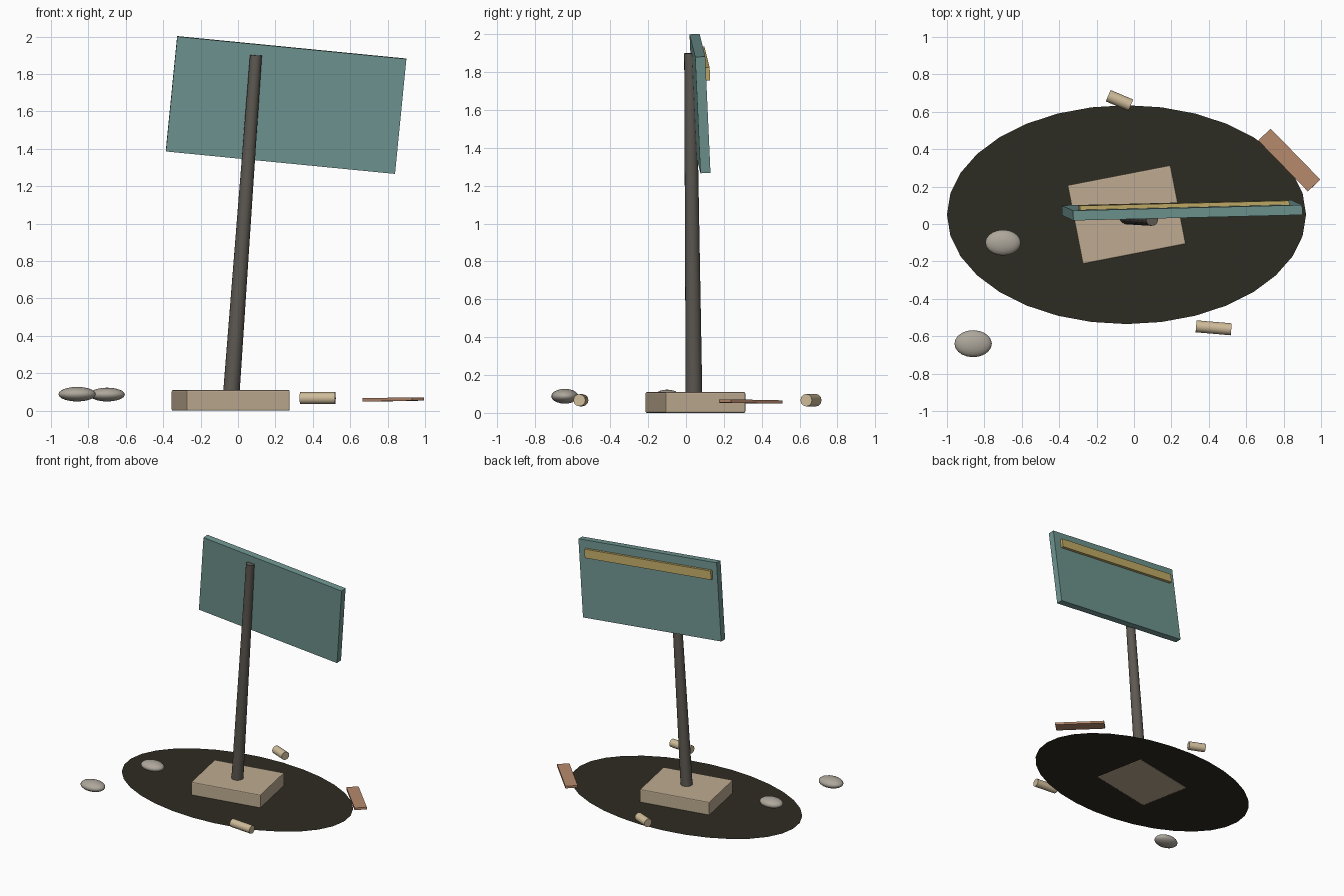
import bpy
from math import radians
from mathutils import Matrix, Vector

old = bpy.data.objects.get("Cube")
if old:
    bpy.data.objects.remove(old, do_unlink=True)


def material(name, r, g, b):
    m = bpy.data.materials.new(name)
    m.use_nodes = True
    m.diffuse_color = (r, g, b, 1)
    m.node_tree.nodes["Principled BSDF"].inputs["Base Color"].default_value = (r, g, b, 1)
    return m


soil = material("dark soil", 0.027, 0.025, 0.016)
concrete = material("tan concrete", 0.52, 0.41, 0.285)
metal = material("dark metal", 0.11, 0.098, 0.083)
teal = material("faded teal", 0.16, 0.30, 0.28)
gold = material("dull gold", 0.55, 0.42, 0.14)
rock = material("grey rock", 0.42, 0.385, 0.33)
wood = material("red wood", 0.47, 0.25, 0.15)
pale = material("pale wood", 0.62, 0.50, 0.32)


def finish(name, mat, smooth=False):
    ob = bpy.context.object
    ob.name = name
    ob.data.materials.append(mat)
    if smooth:
        bpy.ops.object.shade_smooth_by_angle(angle=radians(40))
    return ob


def box(name, size, matrix, mat, bevel=0):
    bpy.ops.mesh.primitive_cube_add(size=1)
    ob = finish(name, mat)
    ob.data.transform(Matrix.Diagonal((*size, 1)))
    ob.matrix_world = matrix
    if bevel:
        mod = ob.modifiers.new("Bevel", 'BEVEL')
        mod.width = bevel
        mod.segments = 2
    return ob


def rod(name, a, b, r1, r2, mat, sides=16):
    a, b = Vector(a), Vector(b)
    bpy.ops.mesh.primitive_cone_add(vertices=sides, radius1=r1, radius2=r2, depth=(b - a).length)
    ob = finish(name, mat, True)
    turn = (b - a).to_track_quat('Z', 'Y').to_matrix().to_4x4()
    ob.matrix_world = Matrix.Translation((a + b) / 2) @ turn
    return ob


def placed(loc, angle, tilt=0):
    return (Matrix.Translation(loc) @ Matrix.Rotation(radians(angle), 4, 'Z')
            @ Matrix.Rotation(radians(tilt), 4, 'Y'))


# Flat oval ground patch
bpy.ops.mesh.primitive_circle_add(vertices=32, radius=1, fill_type='NGON', location=(-0.04, 0.05, 0.006))
finish("ground_patch", soil).scale = (0.96, 0.585, 1)

# Footing block and leaning post
box("footing_block", (0.562, 0.43, 0.11), placed((-0.039, 0.05, 0.055), 11), concrete, 0.007)
rod("post", (-0.041, 0.043, 0.02), (0.096, 0.022, 1.9), 0.045, 0.032, metal)

# Tilted panel with its own axes: across, depth, up
across = Vector((1.225, 0.03, -0.12)).normalized()
depth = Vector((0.06, -0.028, 0.615)).cross(across).normalized()
up = across.cross(depth)
panel_frame = Matrix((across, depth, up)).transposed().to_4x4()
panel_frame.translation = Vector((0.2575, 0.0475, 1.633))
T = Matrix.Translation
box("sign_panel", (1.231, 0.053, 0.618), panel_frame @ T((0, 0.0265, 0)), teal)
box("back_strip", (1.125, 0.022, 0.07), panel_frame @ T((-0.01, 0.064, 0.21)), gold)

# Stones
for name, loc, size in (("near_stone", (-0.70, -0.10, 0.086), (0.095, 0.069, 0.037)),
                        ("far_stone", (-0.86, -0.64, 0.088), (0.1, 0.072, 0.039))):
    bpy.ops.mesh.primitive_uv_sphere_add(segments=20, ring_count=10, radius=1, location=loc)
    finish(name, rock, True).scale = size

# Cut log pieces
rod("front_log", (0.332, -0.547, 0.067), (0.52, -0.563, 0.067), 0.032, 0.032, pale, 12)
rod("back_log", (-0.138, 0.686, 0.067), (-0.017, 0.635, 0.067), 0.033, 0.033, pale, 12)

# Loose plank
box("plank", (0.38, 0.092, 0.018), placed((0.83, 0.342, 0.06), -45.7, -0.8), wood)
